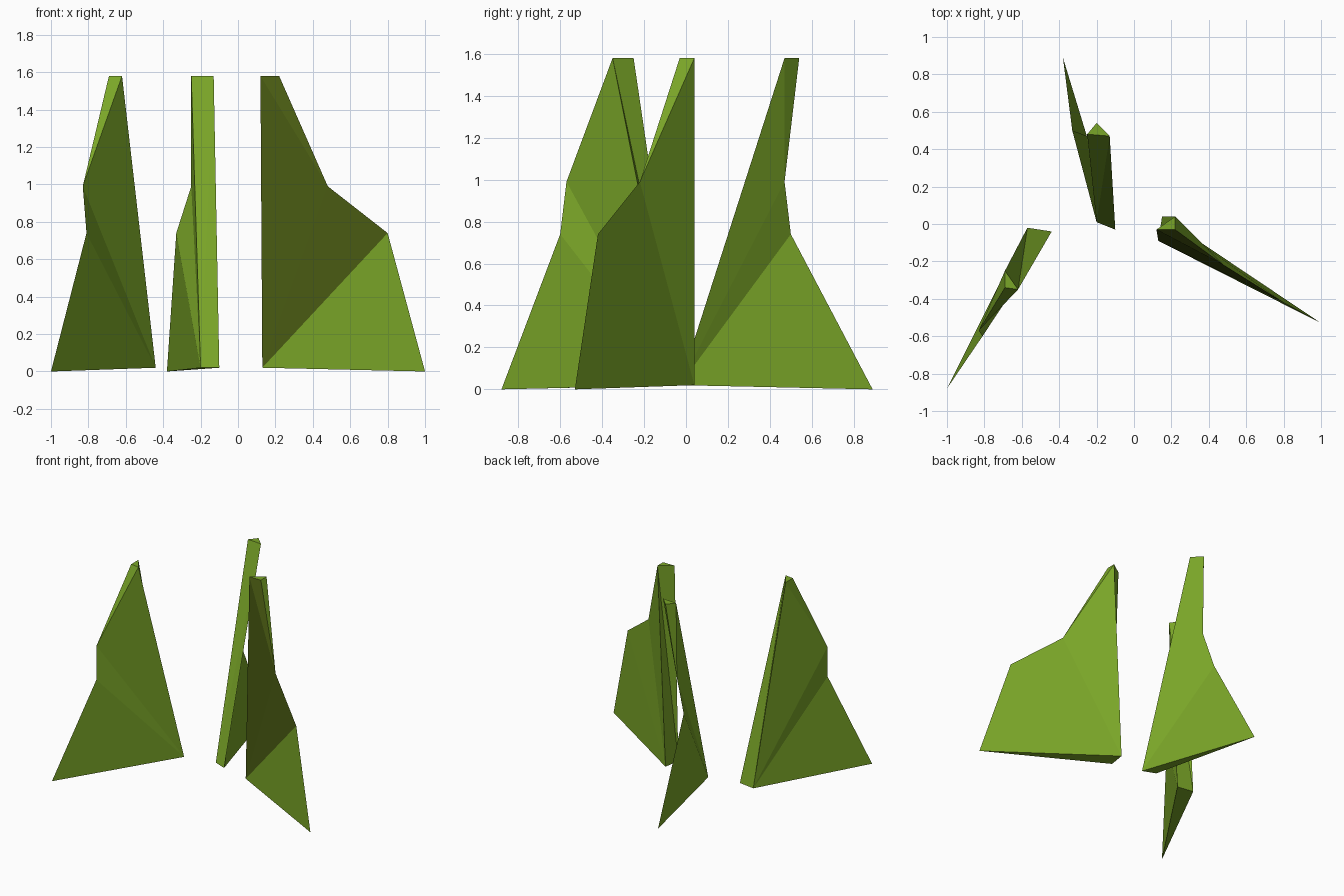
import bpy
import bmesh

default_cube = bpy.data.objects.get("Cube")
if default_cube:
    bpy.data.objects.remove(default_cube, do_unlink=True)


def make_material(name, colour):
    material = bpy.data.materials.new(name)
    material.use_nodes = True
    material.diffuse_color = (*colour, 1)
    shader = material.node_tree.nodes["Principled BSDF"]
    shader.inputs["Base Color"].default_value = (*colour, 1)
    return material


leaf_green = make_material("leaf green", (0.195, 0.38, 0.021))
dark_olive = make_material("dark olive", (0.067, 0.105, 0.006))

# Heights shared by every fin
ROOT, TIP, SHOULDER, NOTCH, TOP = 0.02, 0.0, 0.74, 0.99, 1.58


def make_fin(name, root, tip, shoulder, notch, top, dark_side=None):
    """Wedge fin: a root face of two edges, an outer edge, and a triangular top."""
    bm = bmesh.new()

    def point(xy, height):
        return bm.verts.new((xy[0], xy[1], height))

    roots = [point(p, ROOT) for p in root]
    tip_vert = point(tip, TIP)
    shoulder_vert = point(shoulder, SHOULDER)
    notch_vert = point(notch, NOTCH)
    *tops, top_outer = [point(p, TOP) for p in top]

    # Both flanks fan out from the foot of the root edge
    for side, (foot, head) in enumerate(zip(roots, tops)):
        bm.faces.new((foot, tip_vert, shoulder_vert))
        upper = [
            bm.faces.new((foot, shoulder_vert, notch_vert)),
            bm.faces.new((foot, notch_vert, head)),
            bm.faces.new((head, notch_vert, top_outer)),
        ]
        if side == dark_side:
            for face in upper:
                face.material_index = 1

    # Underside, top cap and twisted root face
    bm.faces.new((roots[0], roots[1], tip_vert))
    bm.faces.new((tops[0], tops[1], top_outer))
    bm.faces.new((roots[0], roots[1], tops[1]))
    bm.faces.new((roots[0], tops[1], tops[0]))

    bmesh.ops.recalc_face_normals(bm, faces=bm.faces[:])
    mesh = bpy.data.meshes.new(name)
    bm.to_mesh(mesh)
    bm.free()
    mesh.materials.append(leaf_green)
    mesh.materials.append(dark_olive)
    fin = bpy.data.objects.new(name, mesh)
    bpy.context.collection.objects.link(fin)
    return fin


# Top outlines list the two root corners first, then the outer corner
make_fin("right_fin",
         root=[(-0.57, -0.02), (-0.44, -0.04)],
         tip=(-1, -0.88), shoulder=(-0.81, -0.6), notch=(-0.83, -0.57),
         top=[(-0.69, -0.25), (-0.62, -0.35), (-0.69, -0.34)])

make_fin("left_fin",
         root=[(0.13, -0.09), (0.15, 0.04)],
         tip=(1, -0.53), shoulder=(0.8, -0.42), notch=(0.48, -0.22),
         top=[(0.12, -0.03), (0.22, 0.04), (0.22, -0.03)],
         dark_side=0)

make_fin("back_fin",
         root=[(-0.2, 0.01), (-0.1, -0.03)],
         tip=(-0.38, 0.89), shoulder=(-0.33, 0.5), notch=(-0.25, 0.47),
         top=[(-0.25, 0.48), (-0.13, 0.47), (-0.2, 0.54)])
